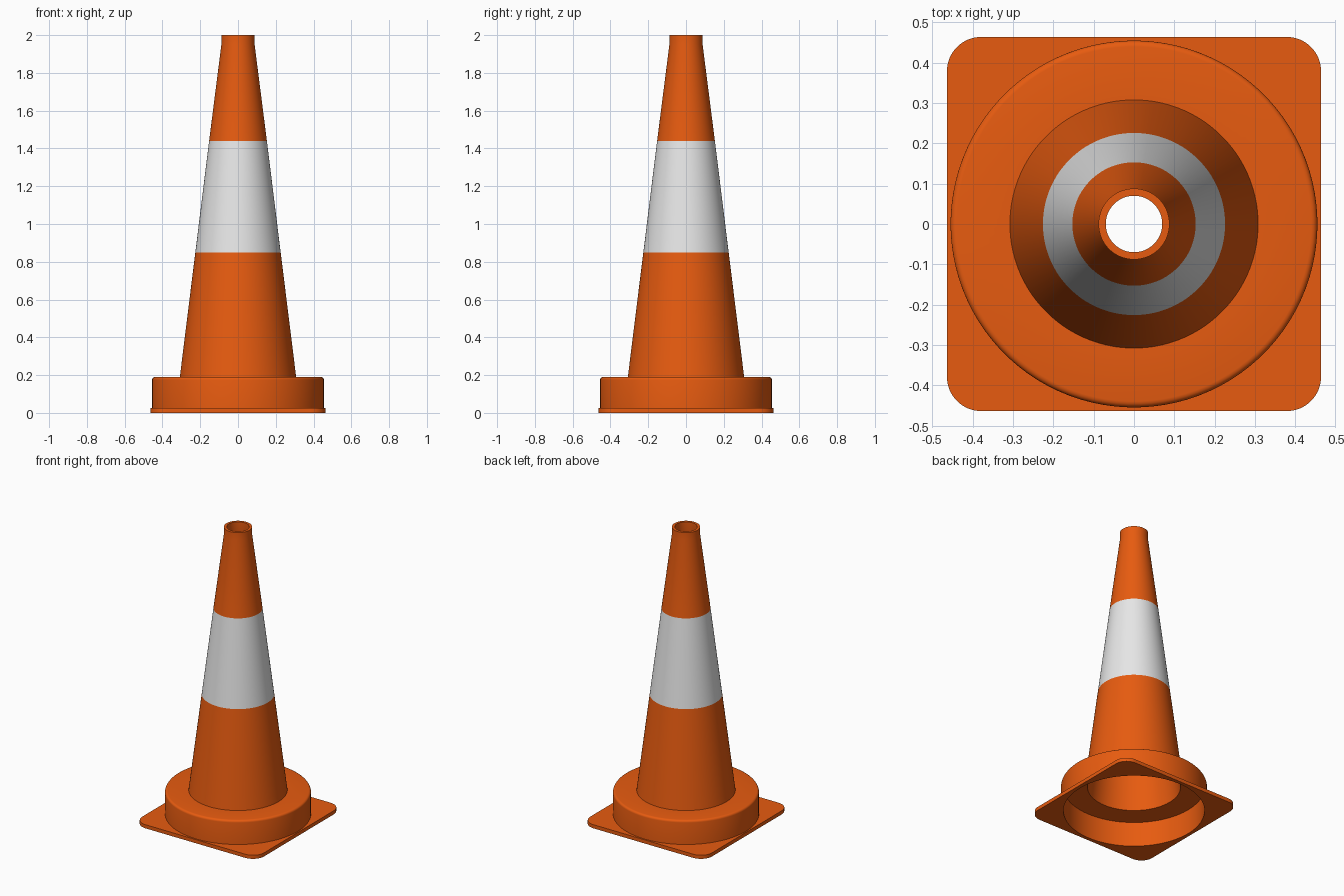
import bpy
import bmesh
from math import sin, cos, pi, radians

cube = bpy.data.objects.get("Cube")
if cube:
    bpy.data.objects.remove(cube, do_unlink=True)

SEGMENTS = 96
PLATE_TOP = 0.025
WALL_INNER = 0.44          # inside radius of the round base
STRIPE = (0.85, 1.44)      # bottom and top of the white band


def make_material(name, colour):
    mat = bpy.data.materials.new(name)
    mat.use_nodes = True
    mat.diffuse_color = colour
    mat.node_tree.nodes["Principled BSDF"].inputs["Base Color"].default_value = colour
    return mat


orange = make_material("orange plastic", (0.8, 0.105, 0.005, 1))
white = make_material("white band", (0.8, 0.8, 0.8, 1))


def circle(radius, z):
    angles = [2 * pi * (i + 0.5) / SEGMENTS for i in range(SEGMENTS)]
    return [(radius * cos(a), radius * sin(a), z) for a in angles]


def rounded_square(half, corner, z):
    per_corner = SEGMENTS // 4
    points = []
    for i in range(SEGMENTS):
        quarter, step = divmod(i, per_corner)
        a = pi / 2 * (quarter + step / (per_corner - 1))
        mid = pi / 2 * quarter + pi / 4
        offset = (half - corner) * 2 ** 0.5
        points.append((offset * cos(mid) + corner * cos(a),
                       offset * sin(mid) + corner * sin(a), z))
    return points


def skin(name, rings, materials, closed=False, white_ring=None):
    """Joins successive rings of points with quads."""
    bm = bmesh.new()
    loops = [[bm.verts.new(p) for p in ring] for ring in rings]
    pairs = list(zip(loops, loops[1:]))
    if closed:
        pairs.append((loops[-1], loops[0]))
    for n, (low, high) in enumerate(pairs):
        for i in range(SEGMENTS):
            j = (i + 1) % SEGMENTS
            face = bm.faces.new((low[i], low[j], high[j], high[i]))
            face.material_index = int(n == white_ring)
    mesh = bpy.data.meshes.new(name)
    bm.to_mesh(mesh)
    bm.free()
    for mat in materials:
        mesh.materials.append(mat)
    obj = bpy.data.objects.new(name, mesh)
    bpy.context.collection.objects.link(obj)
    bpy.ops.object.select_all(action='DESELECT')
    obj.select_set(True)
    bpy.context.view_layer.objects.active = obj
    bpy.ops.object.shade_smooth_by_angle(angle=radians(30))
    return obj


# Square foot plate with rounded corners and a round opening
skin("foot_plate", [
    rounded_square(0.464, 0.085, 0),
    rounded_square(0.464, 0.085, PLATE_TOP),
    circle(WALL_INNER, PLATE_TOP),
    circle(WALL_INNER, 0),
], [orange], closed=True)

# Round base with a softened rim, then the tapering cone and straight collar
rim = 0.015
profile = [(0.455, PLATE_TOP)]
for k in range(5):
    a = pi / 8 * k
    profile.append((0.455 - rim + rim * cos(a), 0.19 - rim + rim * sin(a)))
profile.append((0.308, 0.19))
stripe_index = len(profile)
profile += [(0.226, STRIPE[0]), (0.153, STRIPE[1]), (0.088, 1.95), (0.088, 2.0)]

# Hollow inside, back down to the plate
profile += [(0.07, 2.0), (0.07, 1.95), (0.29, 0.17),
            (WALL_INNER, 0.17), (WALL_INNER, PLATE_TOP)]

skin("cone_body", [circle(r, z) for r, z in profile],
     [orange, white], white_ring=stripe_index)
